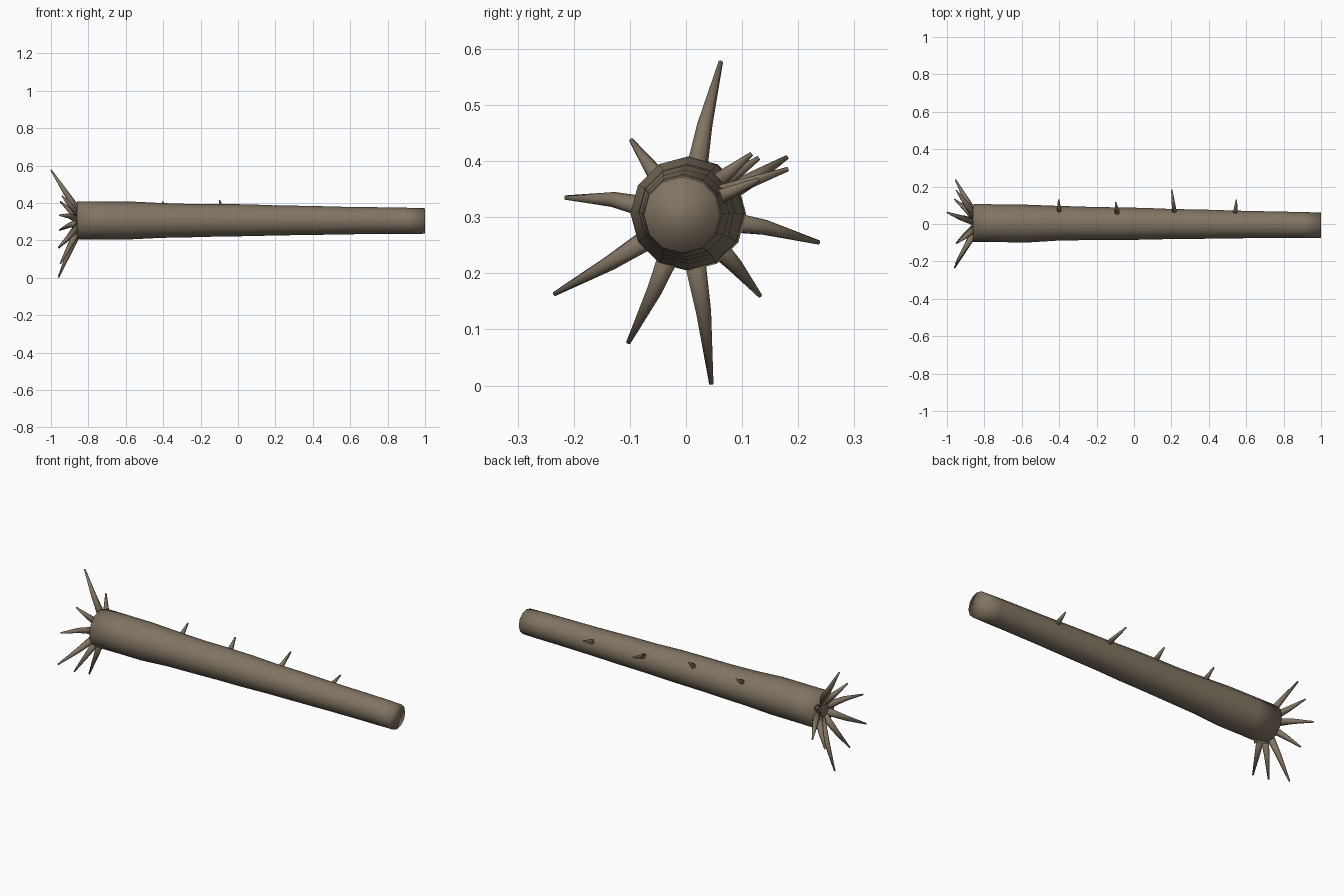
import bpy, bmesh, math
from mathutils import Vector

bark = bpy.data.materials.new("bark")
bark.diffuse_color = (0.22, 0.175, 0.125, 1)


def tube(name, path, radii, sides, phase=0.0):
    """Capped tapering tube swept along a list of points."""
    pts = [Vector(p) for p in path]
    bm = bmesh.new()
    rings = []
    for i, (p, r) in enumerate(zip(pts, radii)):
        d = (pts[min(i + 1, len(pts) - 1)] - pts[max(i - 1, 0)]).normalized()
        ref = Vector((0, 0, 1)) if abs(d.z) < 0.85 else Vector((0, 1, 0))
        u = (ref - d * ref.dot(d)).normalized()
        v = d.cross(u)
        rings.append([bm.verts.new(p + r * (u * math.cos(a) + v * math.sin(a)))
                      for a in (phase + math.tau * k / sides for k in range(sides))])
    for a, b in zip(rings, rings[1:]):
        for k in range(sides):
            n = (k + 1) % sides
            bm.faces.new((a[k], a[n], b[n], b[k]))
    bm.faces.new(rings[0][::-1])
    bm.faces.new(rings[-1])
    bmesh.ops.recalc_face_normals(bm, faces=bm.faces)
    for f in bm.faces:
        f.smooth = True
    me = bpy.data.meshes.new(name)
    bm.to_mesh(me)
    bm.free()
    me.materials.append(bark)
    ob = bpy.data.objects.new(name, me)
    bpy.context.collection.objects.link(ob)
    return ob


# Trunk: x, centre y, centre z, radius
trunk = [(-0.86, 0.005, 0.306, 0.102), (-0.72, 0.004, 0.307, 0.101),
         (-0.57, 0.002, 0.307, 0.101), (-0.41, 0.004, 0.307, 0.093),
         (-0.25, 0.003, 0.306, 0.089), (-0.10, 0.002, 0.308, 0.087),
         (0.06, 0.001, 0.308, 0.085), (0.21, 0.000, 0.307, 0.080),
         (0.37, -0.001, 0.307, 0.078), (0.60, -0.003, 0.306, 0.073),
         (0.80, -0.005, 0.306, 0.071), (0.90, -0.006, 0.305, 0.070),
         (1.0, -0.007, 0.304, 0.068)]
tube("trunk", [t[:3] for t in trunk], [t[3] for t in trunk], 12)

# Roots flaring from the wide end: tip x, y, z and sideways bend (y, z)
roots = [(-1.0, 0.062, 0.577, -0.004, 0), (-0.94, -0.098, 0.438, 0, -0.003),
         (-0.955, -0.215, 0.335, 0, 0.008), (-0.96, -0.235, 0.163, 0, -0.004),
         (-0.95, -0.103, 0.076, 0.004, 0), (-0.96, 0.045, 0.003, 0.004, 0),
         (-0.96, 0.132, 0.160, 0.004, 0), (-0.955, 0.237, 0.255, 0, 0.006),
         (-0.95, 0.180, 0.407, 0, -0.003)]
for i, (x, y, z, by, bz) in enumerate(roots):
    tip = Vector((x, y, z))
    out = Vector((0, y, z - 0.305)).normalized()
    base = Vector((-0.85, 0.002, 0.305)) + out * 0.045
    mid = base.lerp(tip, 0.5) + Vector((0, by, bz))
    tube(f"root_{i + 1}", [base, mid, tip], [0.022, 0.014, 0.004], 7)

# Broken branch stubs along the back: base, tip
stubs = [((-0.40, 0.060, 0.357), (-0.403, 0.130, 0.406)),
         ((-0.09, 0.058, 0.365), (-0.098, 0.117, 0.413)),
         ((0.217, 0.058, 0.342), (0.202, 0.182, 0.386)),
         ((0.54, 0.050, 0.332), (0.548, 0.130, 0.367))]
for i, (a, b) in enumerate(stubs):
    tube(f"branch_stub_{i + 1}", [a, b], [0.015, 0.004], 6)
